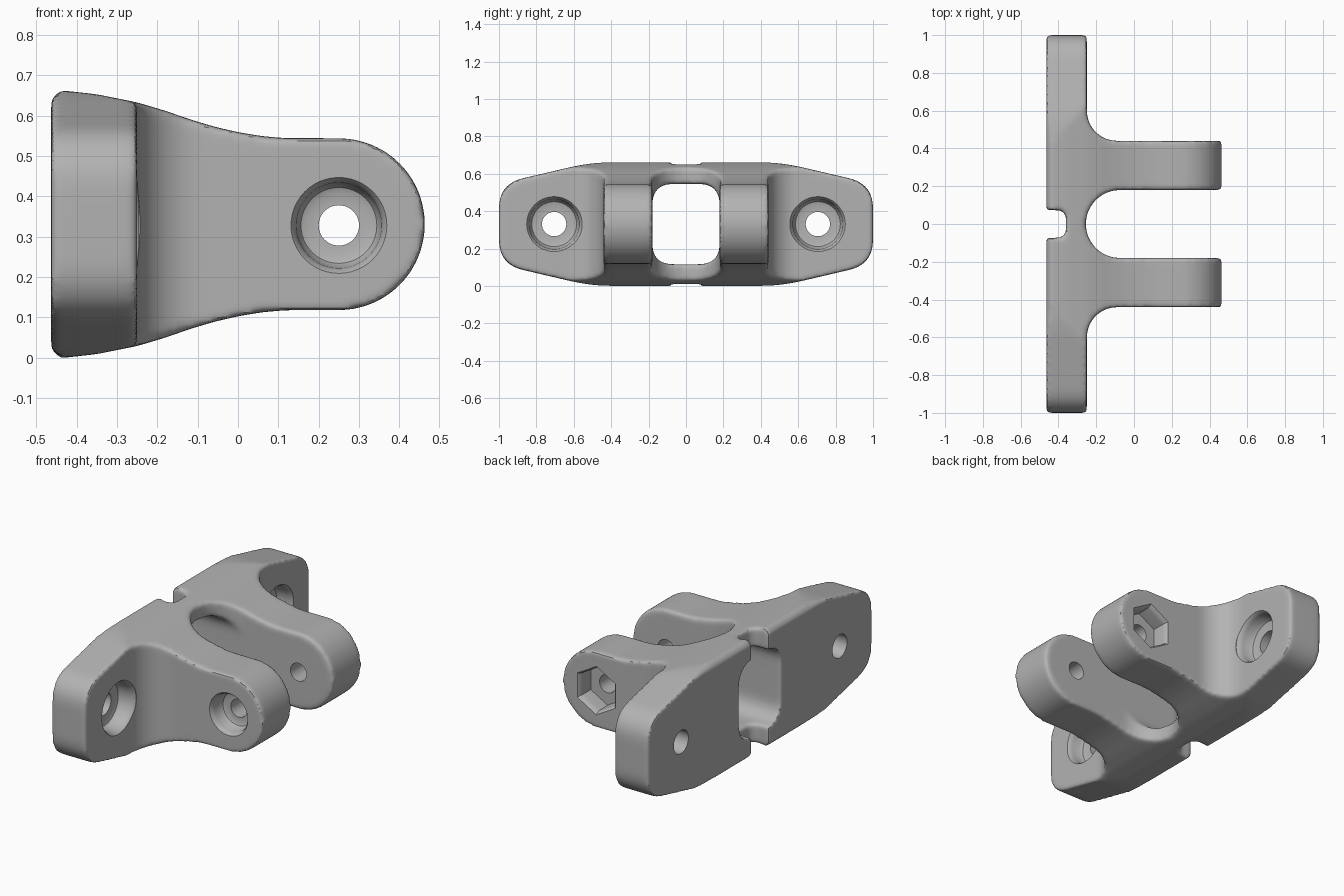
import bpy
import bmesh
from math import sin, cos, pi, radians
from mathutils import Vector

cube = bpy.data.objects.get("Cube")
if cube:
    bpy.data.objects.remove(cube, do_unlink=True)

MID = 0.331          # mid height of the bracket
BACK = -0.463        # rear mounting face
FRONT = 0.463        # tip of the lugs
PLATE = -0.25        # front face of the plate
PIN_X = 0.25         # lug pin position


def arc(cx, cy, r, start, end, n=16):
    angles = [radians(start + (end - start) * i / n) for i in range(n + 1)]
    return [(cx + r * cos(a), cy + r * sin(a)) for a in angles]


def rounded(corners, r, n=8):
    """Soften every corner of a polygon with a small curve."""
    out = []
    for i, c in enumerate(corners):
        p = Vector(c)
        prev, nxt = Vector(corners[i - 1]), Vector(corners[(i + 1) % len(corners)])
        a = p + (prev - p).normalized() * r
        b = p + (nxt - p).normalized() * r
        for k in range(n + 1):
            t = k / n
            out.append(tuple(a * (1 - t) ** 2 + p * 2 * t * (1 - t) + b * t * t))
    return out


def make_object(name, verts, faces):
    bm = bmesh.new()
    vs = [bm.verts.new(v) for v in verts]
    for f in faces:
        bm.faces.new([vs[i] for i in f])
    bmesh.ops.recalc_face_normals(bm, faces=bm.faces[:])
    mesh = bpy.data.meshes.new(name)
    bm.to_mesh(mesh)
    bm.free()
    ob = bpy.data.objects.new(name, mesh)
    bpy.context.collection.objects.link(ob)
    return ob


def stack(name, rings):
    """Skin a list of equal rings and cap both ends."""
    n = len(rings[0])
    faces = [list(range(n)), [(len(rings) - 1) * n + i for i in range(n)]]
    for k in range(len(rings) - 1):
        for i in range(n):
            j = (i + 1) % n
            faces.append([k * n + i, k * n + j, (k + 1) * n + j, (k + 1) * n + i])
    return make_object(name, [v for ring in rings for v in ring], faces)


def prism(name, outline, axis, lo, hi):
    place = {"x": lambda a, b, t: (t, a, b),
             "y": lambda a, b, t: (a, t, b),
             "z": lambda a, b, t: (a, b, t)}[axis]
    return stack(name, [[place(a, b, t) for a, b in outline] for t in (lo, hi)])


def bore(name, origin, direction, profile, sides=48):
    """Turned cutter: profile is (radius, depth) along the direction."""
    o, d = Vector(origin), Vector(direction)
    up = Vector((0, 0, 1))
    side = d.cross(up)
    rings = []
    for r, t in profile:
        rings.append([o + d * t + up * (r * cos(2 * pi * i / sides))
                      + side * (r * sin(2 * pi * i / sides)) for i in range(sides)])
    return stack(name, rings)


def apply(ob, mod):
    bpy.context.view_layer.objects.active = ob
    bpy.ops.object.modifier_apply(modifier=mod.name)


def boolean(ob, tool, operation):
    mod = ob.modifiers.new(operation, "BOOLEAN")
    mod.operation, mod.solver, mod.object = operation, "EXACT", tool
    apply(ob, mod)
    bpy.data.objects.remove(tool, do_unlink=True)


# Plan outline: plate with two filleted lugs
half = arc(-0.075, 0, 0.18, 180, 90)
half += [(FRONT, 0.18), (FRONT, 0.44)]
half += arc(-0.09, 0.60, 0.16, 270, 180)
half += [(PLATE, 1), (BACK, 1)]
plan = half + [(x, -y) for x, y in reversed(half[1:])]
body = prism("hinge_bracket", plan, "z", -0.1, 0.8)

# Side outline: tall plate tapering into a round lug end
top = [(BACK, 0.31), (-0.44, 0.332), (-0.35, 0.322), (-0.25, 0.302),
       (-0.18, 0.281), (-0.12, 0.26), (-0.06, 0.242), (0, 0.228),
       (0.06, 0.218), (0.12, 0.213)]
top += arc(PIN_X, 0, 0.213, 90, 0, 24)
side = [(x, MID + h) for x, h in top] + [(x, MID - h) for x, h in reversed(top[:-1])]
boolean(body, prism("side_shape", side, "y", -1.2, 1.2), "INTERSECT")

# Plate outline: tapered ends with rounded corners
plate = [(sy * y, MID + sz * h) for sy, sz, pts in (
    (1, 1, ((0.5, 0.332), (1, 0.215))),
    (1, -1, ((1, 0.215), (0.5, 0.332))),
    (-1, -1, ((0.5, 0.332), (1, 0.215))),
    (-1, 1, ((1, 0.215), (0.5, 0.332)))) for y, h in pts]
boolean(body, prism("plate_shape", rounded(plate, 0.13), "x", -0.6, 0.6), "INTERSECT")

# Window between the lugs and narrow slot in the rear face
window = rounded([(0.18, MID + 0.215), (0.18, MID - 0.215),
                  (-0.18, MID - 0.215), (-0.18, MID + 0.215)], 0.11)
boolean(body, prism("window_cutter", window, "x", -0.6, -0.08), "DIFFERENCE")
slot = [(-0.6, -0.073), (-0.385, -0.073), (-0.36, -0.045),
        (-0.36, 0.045), (-0.385, 0.073), (-0.6, 0.073)]
boolean(body, prism("slot_cutter", slot, "z", -0.1, 0.8), "DIFFERENCE")

# Soften all outer edges like a cast part
remesh = body.modifiers.new("even_mesh", "REMESH")
remesh.mode, remesh.voxel_size = "VOXEL", 0.011
apply(body, remesh)
soften = body.modifiers.new("soft_edges", "SMOOTH")
soften.factor, soften.iterations = 0.5, 12
apply(body, soften)

# Counterbored screw holes in the plate
screw = [(0.15, -0.05), (0.15, -0.004), (0.139, 0.01), (0.134, 0.028),
         (0.13, 0.07), (0.12, 0.086), (0.1, 0.092), (0.065, 0.092), (0.065, 0.4)]
for y in (-0.705, 0.705):
    boolean(body, bore("screw_cutter", (PLATE, y, MID), (-1, 0, 0), screw), "DIFFERENCE")

# Pin hole through both lugs, counterbored on the front lug
pin = [(0.122, -0.05), (0.122, -0.004), (0.111, 0.01), (0.106, 0.028),
       (0.102, 0.07), (0.094, 0.084), (0.08, 0.09), (0.05, 0.09), (0.05, 1.1)]
boolean(body, bore("pin_cutter", (PIN_X, -0.44, MID - 0.003), (0, 1, 0), pin), "DIFFERENCE")

# Hexagonal nut pocket on the rear lug
nut = [(0.14, -0.05), (0.14, -0.004), (0.126, 0.012), (0.122, 0.03), (0.12, 0.1)]
boolean(body, bore("nut_cutter", (PIN_X, 0.44, MID - 0.003), (0, -1, 0), nut, 6), "DIFFERENCE")

# Single grey finish
grey = bpy.data.materials.new("plain_grey")
grey.use_nodes = True
colour = (0.45, 0.45, 0.45, 1)
grey.diffuse_color = colour
grey.node_tree.nodes["Principled BSDF"].inputs["Base Color"].default_value = colour
body.data.materials.clear()
body.data.materials.append(grey)

bpy.ops.object.select_all(action="DESELECT")
body.select_set(True)
bpy.context.view_layer.objects.active = body
bpy.ops.object.shade_smooth_by_angle(angle=radians(35))
